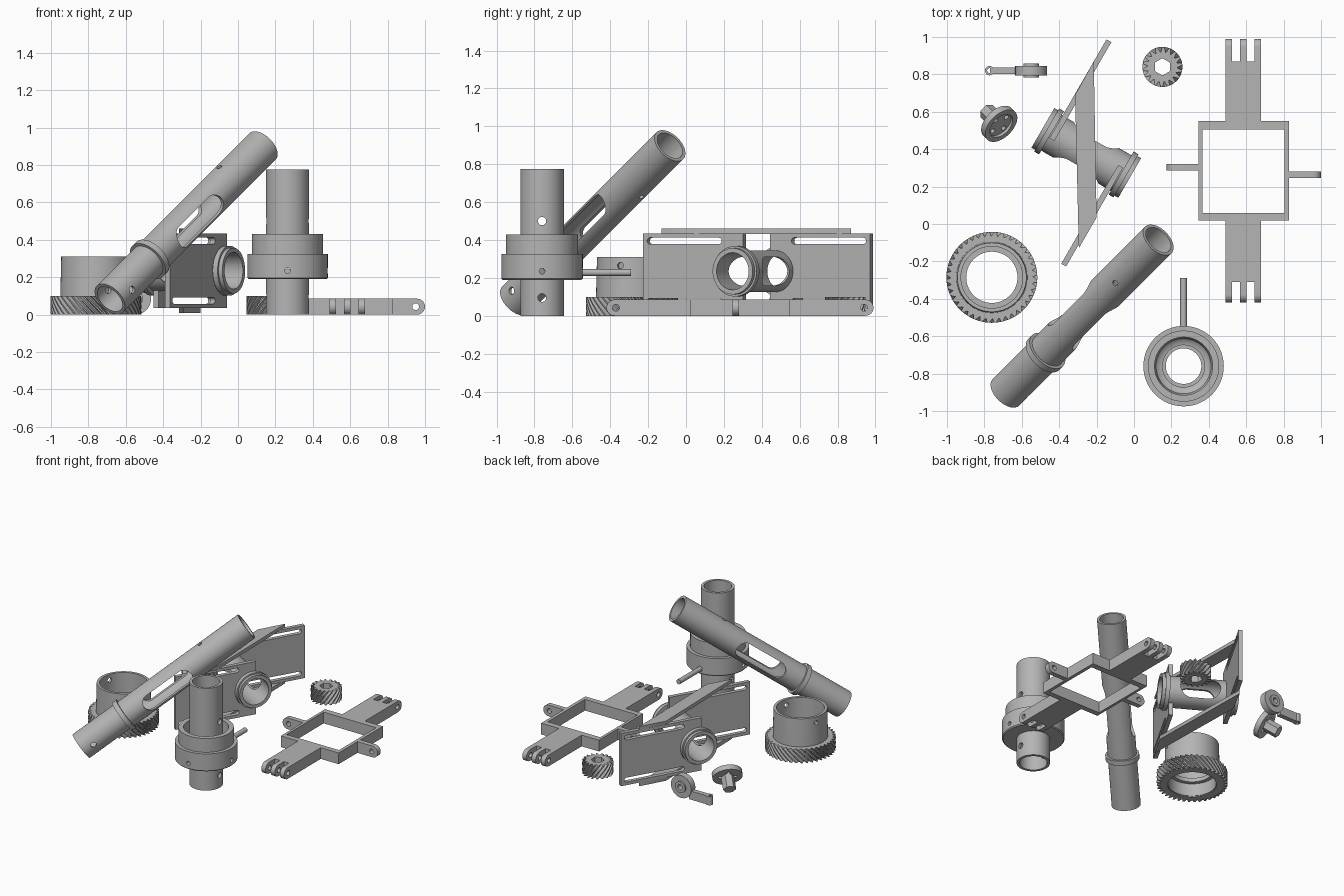
import bpy, bmesh, math
from math import pi, cos, sin, tau
from mathutils import Matrix, Vector

if "Cube" in bpy.data.objects:
    bpy.data.objects.remove(bpy.data.objects["Cube"])

GREY = (0.46, 0.46, 0.46, 1)
grey = bpy.data.materials.new("plain_grey")
grey.use_nodes = True
grey.diffuse_color = GREY
grey.node_tree.nodes["Principled BSDF"].inputs["Base Color"].default_value = GREY

X, Y, Z = Vector((1, 0, 0)), Vector((0, 1, 0)), Vector((0, 0, 1))


def basis(origin, x=X, z=Z):
    """Placement from an origin, a local x axis and a local z axis."""
    x, z = Vector(x).normalized(), Vector(z).normalized()
    return Matrix.Translation(origin) @ Matrix((x, z.cross(x), z)).transposed().to_4x4()


def finish(name, bm, place):
    bmesh.ops.recalc_face_normals(bm, faces=bm.faces)
    bm.transform(place)
    mesh = bpy.data.meshes.new(name)
    bm.to_mesh(mesh)
    bm.free()
    mesh.materials.append(grey)
    obj = bpy.data.objects.new(name, mesh)
    bpy.context.collection.objects.link(obj)
    smooth(mesh)
    return obj


def smooth(mesh):
    mesh.shade_smooth()
    mesh.set_sharp_from_angle(angle=math.radians(32))


def prism(name, outline, low, high, place=Matrix()):
    """Outline in local xy, extruded along local z."""
    bm = bmesh.new()
    face = bm.faces.new([bm.verts.new((a, b, low)) for a, b in outline])
    up = bmesh.ops.extrude_face_region(bm, geom=[face])["geom"]
    bmesh.ops.translate(bm, vec=(0, 0, high - low),
                        verts=[v for v in up if isinstance(v, bmesh.types.BMVert)])
    return finish(name, bm, place)


def rings(name, loops, place):
    """Closed skin through a cycle of vertex loops."""
    bm = bmesh.new()
    rows = [[bm.verts.new(p) for p in loop] for loop in loops]
    n = len(rows[0])
    for a, b in zip(rows, rows[1:] + rows[:1]):
        for i in range(n):
            j = (i + 1) % n
            bm.faces.new((a[i], a[j], b[j], b[i]))
    return finish(name, bm, place)


def lathe(name, profile, place, n=56):
    return rings(name, [[(r * cos(tau * i / n), r * sin(tau * i / n), h) for i in range(n)]
                        for r, h in profile], place)


def rect(a0, a1, b0, b1):
    return [(a0, b0), (a1, b0), (a1, b1), (a0, b1)]


def arc(a, b, r, start, sweep, n=16):
    return [(a + r * cos(start + sweep * i / n), b + r * sin(start + sweep * i / n))
            for i in range(n + 1)]


def circle(r, n=40, a=0, b=0):
    return arc(a, b, r, 0, tau, n)[:-1]


def stadium(a0, a1, r, b=0):
    return arc(a1 - r, b, r, -pi / 2, pi) + arc(a0 + r, b, r, pi / 2, pi)


def cut(obj, *cutters):
    for c in cutters:
        m = obj.modifiers.new("cut", "BOOLEAN")
        m.operation, m.object, m.solver = "DIFFERENCE", c, "EXACT"
    bpy.context.view_layer.update()
    done = bpy.data.meshes.new_from_object(obj.evaluated_get(bpy.context.evaluated_depsgraph_get()))
    obj.modifiers.clear()
    obj.data = done
    smooth(done)
    for c in cutters:
        bpy.data.objects.remove(c)


def drill(origin, direction, r, reach=0.3):
    side = Vector(direction).orthogonal()
    return prism("drill", circle(r, 20), -reach, reach, basis(origin, side, direction))


def gear(name, teeth, root, tip, twist, bore, place, height=0.1, layers=6):
    """Helical gear ring; bore gives the hole radius at an angle."""
    n = teeth * 4

    def loop(h, radius, turn):
        return [(radius(i) * cos(tau * i / n + turn), radius(i) * sin(tau * i / n + turn), h)
                for i in range(n)]
    hole = lambda i: bore(tau * i / n)
    tooth = lambda i: tip if i % 4 < 2 else root
    loops = [loop(0, hole, 0)]
    loops += [loop(height * k / layers, tooth, twist * k / layers) for k in range(layers + 1)]
    loops.append(loop(height, hole, 0))
    return rings(name, loops, place)


# Large helical gear with a cup hub
big = Matrix.Translation((-0.76, -0.285, 0))
gear("large_gear", 40, 0.218, 0.243, -0.42, lambda t: 0.17, big)
hub = lathe("gear_hub", [(0.165, 0.005), (0.19, 0.005), (0.19, 0.1), (0.185, 0.31), (0.165, 0.31),
                         (0.165, 0.13), (0.137, 0.13), (0.137, 0.1), (0.165, 0.1)], big)
cut(hub, drill((-0.76, -0.285, 0.265), (1, -0.35, 0), 0.017))

# Small helical gear with a hexagonal bore
gear("small_gear", 18, 0.08, 0.107, 0.8,
     lambda t: 0.04 / cos((t + pi / 6) % (pi / 3) - pi / 6), Matrix.Translation((0.152, 0.84, 0)))

# Square yoke frame with two forked arms and two side tabs
T = 0.085
frame = prism("yoke_frame", rect(0.345, 0.83, 0.02, 0.55), 0, T)
cut(frame, prism("opening", rect(0.365, 0.805, 0.06, 0.505), -1, 1))


def tab(name, start, length, direction, thick):
    """Rounded upright tab with a pin hole; start is its centre line root."""
    r = T / 2
    place = basis((*start, r), direction, Vector(direction).cross(Z))
    obj = prism(name, [(0, -r)] + arc(length - r, 0, r, -pi / 2, pi) + [(0, r)],
                -thick / 2, thick / 2, place)
    hole = Vector((*start, r)) + Vector(direction) * (length - 0.05)
    cut(obj, drill(hole, Vector(direction).cross(Z), 0.018))


for side, root, fork, end in ((1, 0.55, 0.87, 0.99), (-1, 0.02, -0.31, -0.42)):
    prism("yoke_arm", rect(0.49, 0.68, min(root, fork), max(root, fork)), 0, T)
    for x in (0.5075, 0.585, 0.6625):
        tab("yoke_prong", (x, fork), abs(end - fork), Y * side, 0.035)
tab("yoke_tab_right", (0.345, 0.303), 0.17, -X, 0.036)
tab("yoke_tab_left", (0.83, 0.263), 0.17, X, 0.036)

# Upright tube with a stepped cup collar and a side rod
post = (0.265, -0.76, 0)
upright = lathe("upright_tube", [
    (0.095, 0), (0.115, 0), (0.115, 0.19), (0.208, 0.19), (0.215, 0.197), (0.215, 0.325),
    (0.19, 0.325), (0.19, 0.43), (0.155, 0.43), (0.155, 0.31), (0.147, 0.28), (0.13, 0.265),
    (0.115, 0.262), (0.115, 0.775), (0.095, 0.775)], basis(post), 64)
at = lambda h: (post[0], post[1], h)
cut(upright, drill(at(0.5), X, 0.022), drill(at(0.095), X, 0.022),
    drill(at(0.235), X, 0.015), drill(at(0.235), Y, 0.015))
prism("collar_rod", circle(0.018, 24), 0.1, 0.47, basis(at(0.228), X, Y))

# Long leaning tube with a ring, a through window and pin holes
axis, side = Vector((1, 1, 1)).normalized(), Vector((1, -1, 0)).normalized()
foot = Vector((-0.685, -0.9, 0.083))
leaning = lathe("leaning_tube", [
    (0.082, 0), (0.1, 0), (0.1, 0.35), (0.117, 0.35), (0.117, 0.385), (0.1, 0.385),
    (0.1, 1.412), (0.082, 1.412)], basis(foot, side, axis))
window = prism("window", stadium(-0.2, 0.2, 0.06), -0.3, 0.3, basis(foot + axis * 0.72, axis, side))
cut(leaning, window, drill(foot + axis * 0.085, side, 0.02),
    drill(foot + axis * 1.083, axis.cross(side), 0.015))

# Cross tube carried by two slotted plates and two diagonal straps
centre = Vector((-0.255, 0.38, 0.235))
u, v = Vector((cos(pi / 6), -0.5, 0)), Vector((0.5, cos(pi / 6), 0))
half = [(0.11, -0.19), (0.11, -0.215), (0.133, -0.215), (0.133, -0.245), (0.122, -0.245),
        (0.122, -0.268), (0.098, -0.268)]
cross = lathe("cross_tube", half[::-1] + [(r, -h) for r, h in half] , basis(centre, Z, u))
cut(cross, prism("window", stadium(-0.14, 0.14, 0.075), -0.3, 0.3, basis(centre, u, v)))
for name, s in (("plate_left", 1), ("plate_right", -1)):
    place = basis(centre + u * s * 0.195, v, u)
    plate = prism(name, rect(*sorted((s * 0.03, s * -0.58)), -0.2, 0.2), -0.015, 0.015, place)
    slots = [prism("slot", stadium(*sorted((s * -0.1, s * -0.555)), 0.017, h), -0.1, 0.1, place)
             for h in (-0.16, 0.16)]
    cut(plate, *slots, drill(centre, u, 0.1))
strap = [(-0.315, 0.69), (-0.295, -0.13), (-0.2, 0.035), (-0.215, 0.87)]
prism("strap_top", strap, 0.433, 0.46)
prism("strap_bottom", strap, 0.008, 0.037)

# Tilted flanged disc with a hexagonal stub
n = Vector((1, -1, 1))
disc = basis((-0.72, 0.535, 0.105), (1, 1, 0), n)
lathe("disc_rim", [(0.075, -0.02), (0.105, -0.02), (0.105, 0.018), (0.075, 0.018)], disc)
floor = prism("disc_floor", circle(0.08), -0.02, 0.002, disc)
cut(floor, *[prism("hole", circle(0.014, 16, *p), -0.1, 0.1, disc)
             for p in circle(0.052, 4)])
prism("disc_stub", circle(0.046, 6), -0.12, -0.015, disc)

# Small lever with a round bossed head and an eyed tail
lever = basis((-0.55, 0.82, 0.085), X, -Y)
head = prism("lever_head", circle(0.085), -0.025, 0.025, lever)
boss = prism("lever_boss", circle(0.042, 24), -0.037, 0.037, lever)
for part in (head, boss):
    cut(part, drill((-0.55, 0.82, 0.085), Y, 0.02))
prism("lever_arm", rect(-0.22, -0.06, -0.08, -0.015), -0.018, 0.018, lever)
lathe("lever_eye", [(0.013, 0.005), (0.025, 0.005), (0.025, 0.07), (0.013, 0.07)],
      Matrix.Translation((-0.772, 0.82, 0)), 24)
